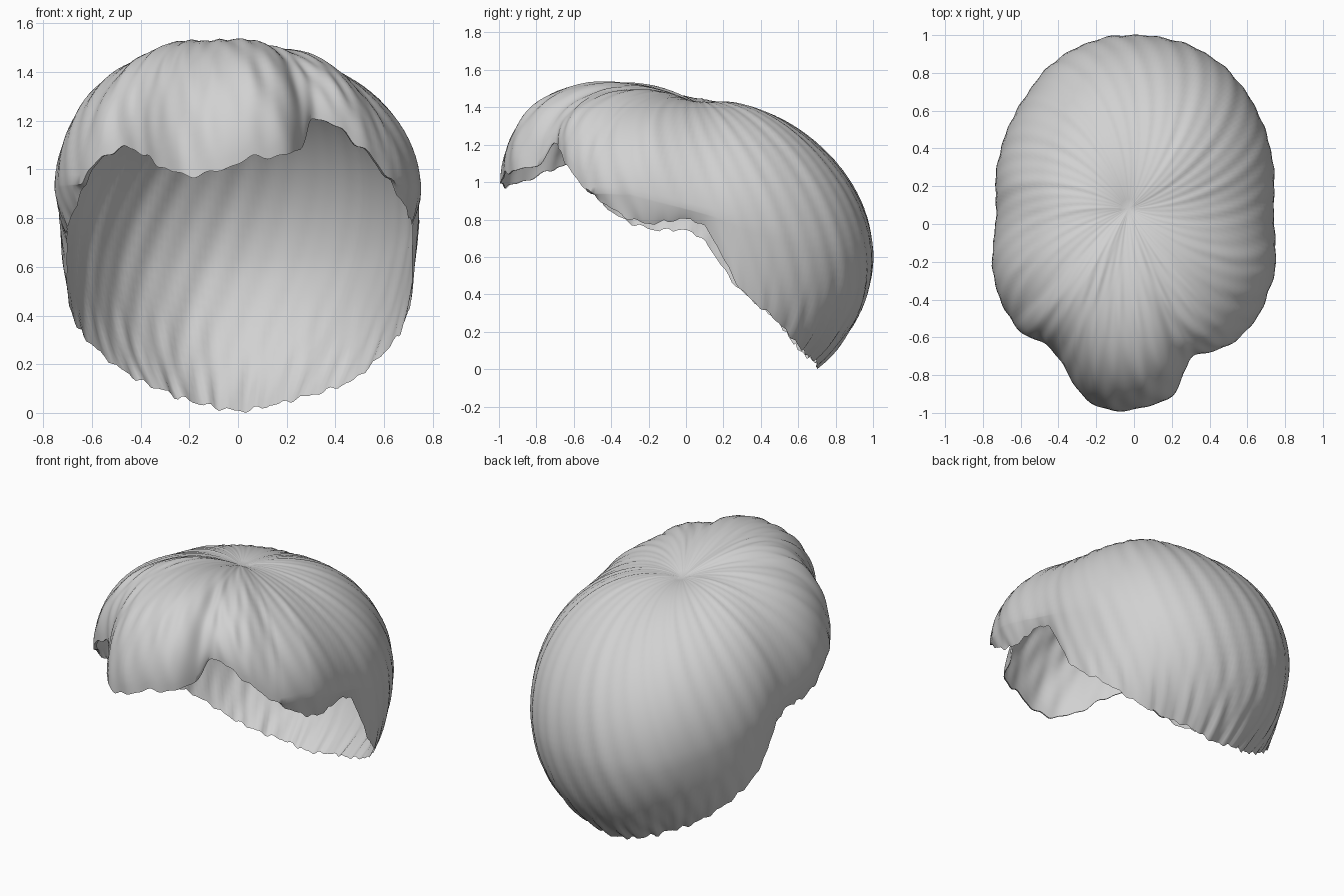
import bpy
import bmesh
import math
from mathutils import Vector

cube = bpy.data.objects.get("Cube")
if cube:
    bpy.data.objects.remove(cube)

# Widest outline seen from above, clockwise from the back:
# x, y, height of the hem, how far the hem tucks in
OUTLINE = [
    (0, 1, 0, .7), (.23, .97, .03, .72), (.43, .87, .07, .74), (.58, .72, .13, .82),
    (.69, .51, .27, .91), (.74, .3, .43, .95), (.74, .08, .77, .97), (.75, -.2, .77, .95),
    (.72, -.34, .81, .97), (.65, -.5, .92, .98), (.52, -.63, 1.07, .99), (.4, -.68, 1.17, 1),
    (.31, -.7, 1.2, 1), (.27, -.78, 1.1, 1), (.2, -.91, 1.05, 1), (.06, -.97, 1.04, 1),
    (-.1, -.99, .98, 1), (-.22, -.95, .97, 1), (-.31, -.86, 1, 1), (-.4, -.71, 1.06, 1),
    (-.48, -.63, 1.08, 1), (-.6, -.57, 1, .98), (-.71, -.4, .82, .95), (-.75, -.2, .74, .94),
    (-.73, .06, .71, .96), (-.73, .28, .44, .95), (-.67, .5, .28, .91), (-.56, .7, .15, .8),
    (-.42, .86, .08, .72), (-.22, .97, .03, .71),
]
STEPS = 10        # columns between outline points
TOP_ROWS = 28     # crown to widest line
LOW_ROWS = 14     # widest line to hem
CROWN = Vector((-.03, .08, 1.45))
DIMPLE = .05      # depth of the pinch at the crown
CORE = Vector((0, 0, .7))


def smooth_point(points, k, t):
    """Point on a closed smooth curve through the outline."""
    a, b, c, d = (Vector(points[(k + o) % len(points)]) for o in (-1, 0, 1, 2))
    return b + (c - a) * (t / 2) + (a * 2 - b * 5 + c * 4 - d) * (t * t / 2) \
        + (b * 3 - a - c * 3 + d) * (t ** 3 / 2)


def strand_wave(point, angle, flow):
    """Shallow combed ridges that swirl out of the crown."""
    phase = angle - .5 * flow
    wave = math.sin(44 * phase) + .6 * math.sin(27 * phase + 1) + .4 * math.sin(13 * phase)
    size = .003 * min(1, flow * 3)
    return CORE + (point - CORE) * (1 + size * wave)


def hump(angle, centre, width):
    return math.exp(-((angle - centre) / width) ** 2)


def hair_lift(angle):
    """Raised quiff in front, fuller left back, slight dip at the parting."""
    ahead = math.sin(angle)
    lift = .03 - .02 * math.cos(angle) - .06 * max(0, ahead) + .13 * max(0, -ahead) ** 2
    return lift + .05 * hump(angle, .8, .5) - .04 * hump(angle, -1.13, .14)


def strand_column(x, y, hem, tuck):
    """One line of points from the crown to the hem."""
    angle = math.atan2(y - CROWN.y, x - CROWN.x)
    hem += .007 * math.sin(41 * angle) + .005 * math.sin(67 * angle)
    wide = Vector((x, y, max(hem, .85 - .27 * max(y, -.3))))
    edge = Vector((x * tuck, y * tuck, hem))
    lift = hair_lift(angle)
    column = []
    for i in range(1, TOP_ROWS + 1):
        a = i / TOP_ROWS * math.pi / 2
        out = math.sin(a)
        p = CROWN.lerp(wide, out)
        p.z = wide.z + (CROWN.z - wide.z) * math.cos(a) + lift * math.sin(2 * a)
        p.z -= DIMPLE * (1 - out) ** 4
        column.append(strand_wave(p, angle, i / TOP_ROWS))
    bend = Vector((x * .985, y * .985, wide.z * .42 + hem * .58))
    for i in range(1, LOW_ROWS + 1):
        t = i / LOW_ROWS
        p = wide.lerp(bend, t).lerp(bend.lerp(edge, t), t)
        column.append(strand_wave(p, angle, 1 + t * (wide.z - hem)))
    return column


# Hair shell: columns joined into a swirl around the crown
columns = [strand_column(*smooth_point(OUTLINE, k, s / STEPS))
           for k in range(len(OUTLINE)) for s in range(STEPS)]
floor = Vector((0, 0, min(p.z for column in columns for p in column)))

bm = bmesh.new()
crown = bm.verts.new(CROWN - floor - Vector((0, 0, DIMPLE)))
grid = [[bm.verts.new(p - floor) for p in column] for column in columns]
for left, right in zip(grid, grid[1:] + grid[:1]):
    bm.faces.new((crown, left[0], right[0]))
    for i in range(len(left) - 1):
        bm.faces.new((left[i], left[i + 1], right[i + 1], right[i]))
bmesh.ops.recalc_face_normals(bm, faces=bm.faces)
if sum(f.normal.z * f.calc_area() for f in bm.faces) < 0:
    bmesh.ops.reverse_faces(bm, faces=bm.faces)

mesh = bpy.data.meshes.new("hair_shell")
bm.to_mesh(mesh)
bm.free()
hair = bpy.data.objects.new("hair_shell", mesh)
bpy.context.collection.objects.link(hair)

# Plain pale grey
PALE_GREY = (.64, .64, .64, 1)
grey = bpy.data.materials.new("pale_grey")
grey.use_nodes = True
grey.diffuse_color = PALE_GREY
grey.node_tree.nodes["Principled BSDF"].inputs["Base Color"].default_value = PALE_GREY
mesh.materials.append(grey)

bpy.context.view_layer.objects.active = hair
hair.select_set(True)
bpy.ops.object.shade_smooth_by_angle(angle=math.radians(60))
